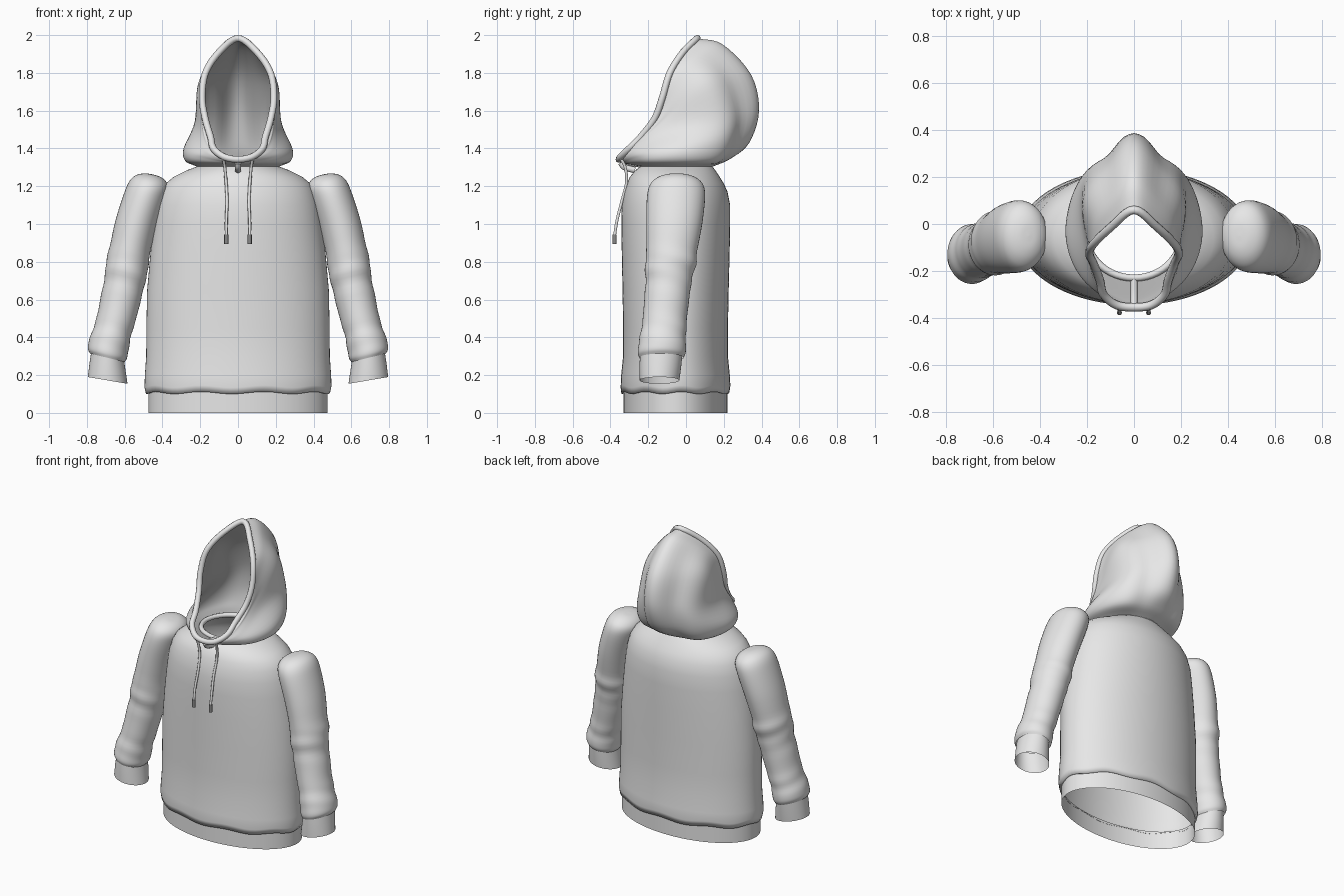
import bpy, bmesh, math
from mathutils import Vector

if "Cube" in bpy.data.objects:
    bpy.data.objects.remove(bpy.data.objects["Cube"])


def material(name, v):
    m = bpy.data.materials.new(name)
    m.diffuse_color = (v, v, v, 1)
    m.use_nodes = True
    m.node_tree.nodes["Principled BSDF"].inputs["Base Color"].default_value = m.diffuse_color
    return m


FABRIC = material("light grey fabric", 0.8)
LINING = material("mid grey lining", 0.45)
TIP = material("dark grey tip", 0.25)


def spline(pts, n, mirror=False):
    """Catmull-Rom resampling to n points; mirror reflects the ends across x = 0."""
    pts = [Vector(p) for p in pts]
    def flip(p):
        return Vector((-p[0], p[1], p[2]))
    first = flip(pts[1]) if mirror else 2 * pts[0] - pts[1]
    last = flip(pts[-2]) if mirror else 2 * pts[-1] - pts[-2]
    q = [first] + pts + [last]
    out = []
    for k in range(n):
        s = k / (n - 1) * (len(pts) - 1)
        i = min(int(s), len(pts) - 2)
        t = s - i
        a, b, c, d = q[i:i + 4]
        out.append(0.5 * (2 * b + (c - a) * t + (2 * a - 5 * b + 4 * c - d) * t * t
                          + (3 * b - a - 3 * c + d) * t ** 3))
    return out


def loft(name, rings, mat=FABRIC, cap="", loop=False, angle=40):
    """Skin a stack of closed rings; cap names the closed ends."""
    bm = bmesh.new()
    vs = [[bm.verts.new(p) for p in r] for r in rings]
    n = len(rings[0])
    for i in range(len(rings) if loop else len(rings) - 1):
        r0, r1 = vs[i], vs[(i + 1) % len(rings)]
        for j in range(n):
            bm.faces.new((r0[j], r0[(j + 1) % n], r1[(j + 1) % n], r1[j]))
    if "start" in cap:
        bm.faces.new(vs[0])
    if "end" in cap:
        bm.faces.new(vs[-1])
    bmesh.ops.recalc_face_normals(bm, faces=bm.faces)
    me = bpy.data.meshes.new(name)
    bm.to_mesh(me)
    bm.free()
    me.materials.append(mat)
    me.shade_smooth()
    me.set_sharp_from_angle(angle=math.radians(angle))
    ob = bpy.data.objects.new(name, me)
    bpy.context.collection.objects.link(ob)
    return ob


def tube(name, path, radius, mat=FABRIC, loop=False, sides=10):
    """Round tube along a path."""
    rings, n = [], len(path)
    for i, p in enumerate(path):
        a = path[(i - 1) % n] if loop or i else p
        b = path[(i + 1) % n] if loop or i < n - 1 else p
        t = (b - a).normalized()
        ref = Vector((0, 0.85, -0.53)) if loop else Vector((1, 0, 0))
        u = (ref - t * ref.dot(t)).normalized()
        w = t.cross(u)
        rings.append([p + radius * (u * math.cos(k * math.tau / sides)
                                    + w * math.sin(k * math.tau / sides))
                      for k in range(sides)])
    return loft(name, rings, mat, cap="" if loop else "start end", loop=loop)


def oval(x, y, z, rx, ry, n=64, slope=0.0):
    ring = []
    for k in range(n):
        a = k * math.tau / n
        dx = rx * math.cos(a)
        ring.append(Vector((x + dx, y + ry * math.sin(a), z + slope * dx)))
    return ring


# torso: height, half width, front y, back y
body = [(0.108, .474, -.329, .219), (0.106, .488, -.342, .23), (0.14, .495, -.346, .235),
        (0.2, .493, -.343, .232), (0.3, .486, -.333, .222), (0.45, .485, -.333, .222),
        (0.65, .481, -.336, .226), (0.85, .463, -.34, .231), (1.0, .445, -.342, .234),
        (1.1, .43, -.34, .234), (1.17, .408, -.327, .22), (1.215, .382, -.312, .2),
        (1.25, .34, -.297, .178), (1.285, .27, -.268, .155), (1.305, .215, -.24, .14)]
rings = [oval(0, (f + b) / 2, z, w, (b - f) / 2, 80) for z, w, f, b in body]
for ring in rings[:3]:
    for k, p in enumerate(ring):
        p.z += 0.006 * math.sin(k * math.tau / 80 * 9 + 0.6)
loft("torso", rings, angle=100)

# bottom hem band
loft("hem_band", [oval(0, -.055, z, .475, .275, 80) for z in (0, 0.06, 0.12)])

# sleeves: centre x, y, z, half widths
sleeve = [(.448, -.05, 1.262, .001, .001), (.45, -.05, 1.258, .042, .06),
          (.458, -.05, 1.24, .08, .108), (.471, -.05, 1.205, .102, .142),
          (.495, -.053, 1.14, .107, .154), (.54, -.062, 1.0, .107, .148),
          (.573, -.075, .86, .105, .135), (.587, -.082, .78, .111, .134),
          (.6, -.092, .7, .104, .122), (.622, -.102, .6, .103, .119),
          (.645, -.112, .5, .099, .117), (.668, -.12, .42, .1, .12),
          (.685, -.127, .355, .104, .126), (.691, -.129, .315, .104, .126),
          (.692, -.13, .292, .092, .117)]
for side, label in ((1, "right"), (-1, "left")):
    def place(ring):
        return [Vector((side * p.x, p.y, p.z)) for p in ring]
    centres = spline([s[:3] for s in sleeve], 57)
    sizes = spline([(s[3], s[4], 0) for s in sleeve], 57)
    rings = []
    for c, s in zip(centres, sizes):
        ring = oval(c.x, c.y, c.z, s.x, s.y, 40, 0.24)
        # soft diagonal creases around the elbow and above the cuff
        fold = math.exp(-((c.z - .74) / .1) ** 2) + math.exp(-((c.z - .41) / .07) ** 2)
        for k, p in enumerate(ring):
            f = 1 + 0.028 * fold * math.sin(c.z * 55 + 2 * math.sin(k * math.tau / 40))
            p.x, p.y = c.x + (p.x - c.x) * f, c.y + (p.y - c.y) * f
        rings.append(place(ring))
    loft(label + "_sleeve", rings, cap="start")
    loft(label + "_cuff", [place(oval(.691, -.132, .305, .086, .112, 40, .2)),
                           place(oval(.691, -.136, .24, .096, .11, 40, .18)),
                           place(oval(.69, -.14, .172, .105, .105, 40, .17))])

# hood: half loops running front centre -> side -> back centre, collar to face opening
opening = [(0, -.355, 1.342), (.075, -.345, 1.356), (.13, -.3, 1.4), (.145, -.24, 1.46),
           (.174, -.165, 1.56), (.19, -.125, 1.67), (.172, -.085, 1.8),
           (.1, -.015, 1.91), (0, .06, 1.983)]
loops = [
    [(0, -.24, 1.305), (.155, -.185, 1.305), (.22, -.05, 1.305), (.155, .085, 1.305), (0, .145, 1.305)],
    [(0, -.315, 1.318), (.21, -.22, 1.325), (.28, -.03, 1.335), (.205, .165, 1.335), (0, .235, 1.345)],
    [(0, -.335, 1.323), (.21, -.245, 1.36), (.287, -.04, 1.4), (.223, .2, 1.43), (0, .335, 1.43)],
    [(0, -.345, 1.328), (.18, -.27, 1.385), (.222, -.06, 1.5), (.205, .205, 1.57), (0, .387, 1.6)],
    [(0, -.35, 1.332), (.155, -.285, 1.395), (.2, -.085, 1.57), (.202, .13, 1.75), (0, .345, 1.79)],
    [(0, -.353, 1.336), (.143, -.293, 1.397), (.192, -.125, 1.575), (.172, .02, 1.83), (0, .195, 1.95)],
    opening]
N = 41
half = [spline(l, N, mirror=True) for l in loops]
columns = [spline([h[k] for h in half], 31) for k in range(N)]
for k, col in enumerate(columns):
    u = k / (N - 1)
    # pinch on each side of the back ridge, fading to the edges
    for i, p in enumerate(col):
        t = i / 30
        dent = 0.028 * math.exp(-((u - .87) / .06) ** 2) * math.sin(math.pi * t) ** 2
        p += (Vector((0, 0, 1.62)) - p).normalized() * dent


def mirrored(pts):
    return pts + [Vector((-p.x, p.y, p.z)) for p in pts[-2:0:-1]]


for p in (columns[0] + columns[-1]):
    p.x = 0
hood_rings = [mirrored([c[i] for c in columns]) for i in range(31)]
hood = loft("hood", hood_rings, angle=70)

# darker lining just inside the hood
centre = Vector((0, 0, 1.6))
normals = [v.normal.copy() for v in hood.data.vertices]
flat = [p for ring in hood_rings for p in ring]
out = sum(n.dot(p - centre) for n, p in zip(normals, flat))
sign = -1 if out > 0 else 1
n_ring = len(hood_rings[0])
inner = [p + n * sign * 0.006 for p, n in zip(flat, normals)]
lining = loft("hood_lining", [inner[i * n_ring:(i + 1) * n_ring] for i in range(31)],
              LINING, angle=70)
lining.data.flip_normals()

# rolled trim around the face opening
tube("hood_trim", mirrored(spline(opening, 49, mirror=True)), 0.018, loop=True)

# neckline rib inside the hood
tube("neck_rib", oval(0, -.05, 1.314, .2, .18, 48), 0.015, loop=True)

# small tab below the opening and the seam strip above it
tube("front_tab", spline([(0, -.345, 1.325), (0, -.325, 1.3), (0, -.27, 1.285)], 8), 0.017)
tube("front_seam", spline([(0, -.235, 1.312), (0, -.3, 1.322), (0, -.345, 1.335)], 8), 0.015)

# drawcords with tips
for side, label in ((1, "right"), (-1, "left")):
    cord = [(.078, -.345, 1.345), (.07, -.322, 1.3), (.063, -.315, 1.22),
            (.058, -.34, 1.12), (.062, -.365, 1.02), (.062, -.378, .94)]
    tube(label + "_drawcord", spline([(side * x, y, z) for x, y, z in cord], 30), 0.008)
    tube(label + "_cord_tip", [Vector((side * .062, -.378, z)) for z in (.945, .895)], 0.011, TIP)
